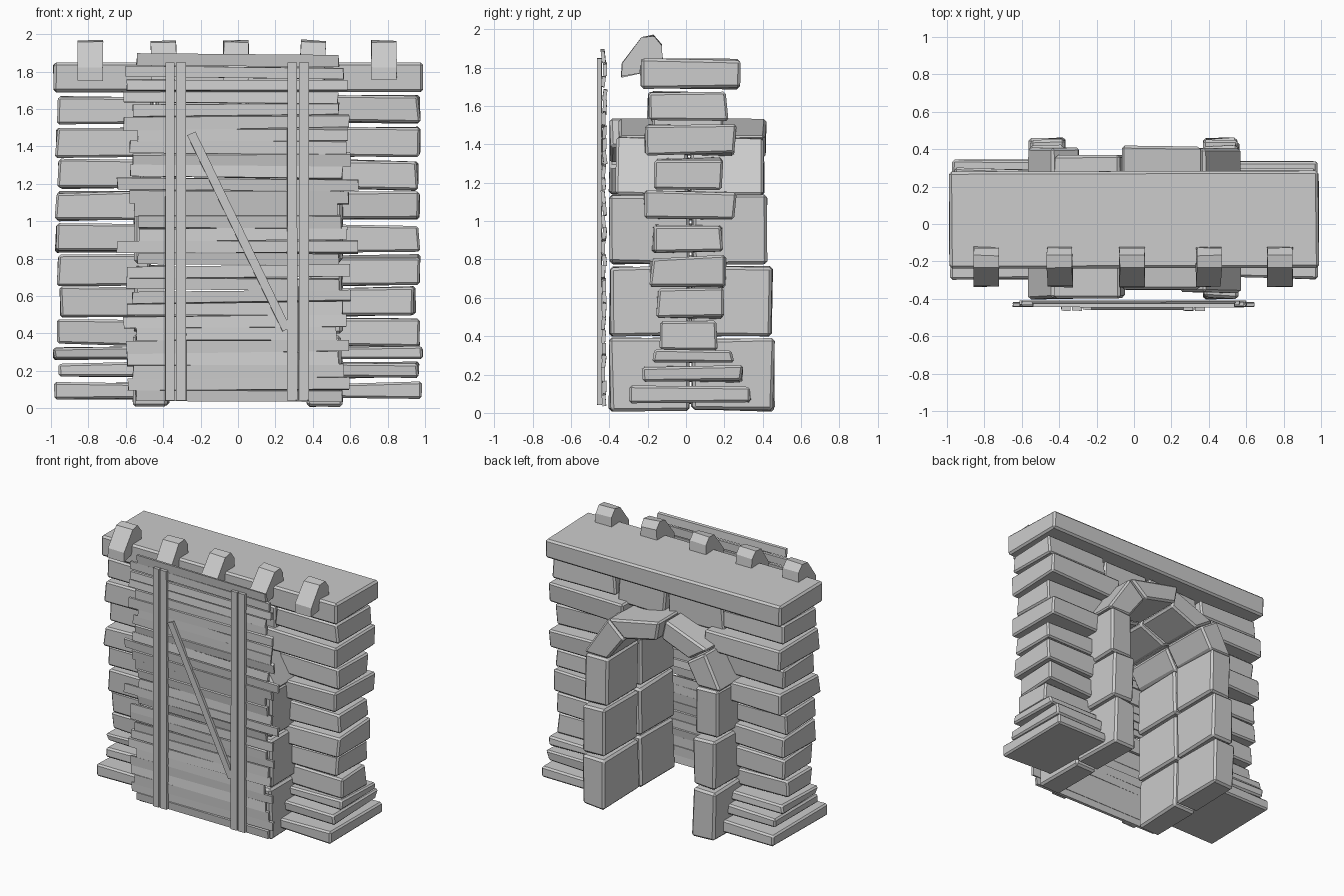
import bpy, bmesh, math, random
from mathutils import Vector, Matrix

if "Cube" in bpy.data.objects:
    bpy.data.objects.remove(bpy.data.objects["Cube"])

rng = random.Random(7)


def finish(name, bm, bevel):
    bmesh.ops.recalc_face_normals(bm, faces=bm.faces)
    if bevel:
        bmesh.ops.bevel(bm, geom=bm.edges[:], offset=bevel, segments=1,
                        affect='EDGES', clamp_overlap=True)
    mesh = bpy.data.meshes.new(name)
    bm.to_mesh(mesh)
    bm.free()
    ob = bpy.data.objects.new(name, mesh)
    bpy.context.collection.objects.link(ob)
    return ob


def prism(name, pts, depth_axis, a, b, jit=0.0, bevel=0.012):
    """Extrude a 2D profile between a and b along x ('X') or y ('Y');
    corners are pulled randomly inwards to look hand cut."""
    def place(p, d):
        return Vector((d, p[0], p[1])) if depth_axis == 'X' else Vector((p[0], d, p[1]))
    co = [place(p, a) for p in pts] + [place(p, b) for p in pts]
    mid = sum(co, Vector()) / len(co)
    bm = bmesh.new()
    vs = []
    for c in co:
        d = mid - c
        step = [math.copysign(min(rng.uniform(0, jit), abs(v) * 0.3), v) for v in d]
        vs.append(bm.verts.new(c + Vector(step)))
    n = len(pts)
    bm.faces.new(vs[:n])
    bm.faces.new(vs[n:])
    for i in range(n):
        j = (i + 1) % n
        bm.faces.new((vs[i], vs[j], vs[n + j], vs[n + i]))
    return finish(name, bm, bevel)


def stone(name, x, y, z, jit=0.022, bevel=0.012):
    x0, x1 = sorted(x)
    return prism(name, [(x0, z[0]), (x1, z[0]), (x1, z[1]), (x0, z[1])],
                 'Y', y[0], y[1], jit, bevel)


# Coping slab
stone("coping_slab", (-0.99, 0.99), (-0.24, 0.29), (1.685, 1.85), 0.012, 0.014)

# Side pillars: z range, y range, outer x, inner x
rows = [
    (0.04, 0.145, -0.30, 0.355, 0.985, 0.48),
    (0.155, 0.25, -0.23, 0.305, 0.975, 0.48),
    (0.25, 0.335, -0.18, 0.255, 0.995, 0.48),
    (0.325, 0.485, -0.14, 0.17, 0.975, 0.46),
    (0.485, 0.655, -0.165, 0.20, 0.955, 0.46),
    (0.65, 0.825, -0.195, 0.215, 0.98, 0.46),
    (0.825, 0.99, -0.18, 0.195, 0.98, 0.46),
    (0.995, 1.165, -0.23, 0.265, 0.985, 0.46),
    (1.16, 1.335, -0.17, 0.20, 0.97, 0.44),
    (1.335, 1.51, -0.225, 0.27, 0.985, 0.33),
    (1.515, 1.675, -0.21, 0.225, 0.98, 0.44),
]
for s, side in ((-1, "left"), (1, "right")):
    for i, (z0, z1, y0, y1, xo, xi) in enumerate(rows):
        stone(f"{side}_pillar_stone_{i}", (s * xo, s * xi), (y0, y1), (z0, z1))

# Stones between the arch and the coping
for i, (x0, x1) in enumerate(((-0.45, 0.03), (0.03, 0.45))):
    stone(f"spandrel_stone_{i}", (x0, x1), (-0.19, 0.20), (1.46, 1.68))

# Jambs: two stones deep, three high
jambs = [(0.005, 0.395, 0.465), (0.395, 0.77, 0.455), (0.77, 1.145, 0.425)]
for s, side in ((-1, "left"), (1, "right")):
    for i, (z0, z1, yb) in enumerate(jambs):
        for part, y in (("front", (-0.405, 0.02)), ("back", (0.025, yb))):
            stone(f"{side}_jamb_{part}_{i}", (s * 0.365, s * 0.565), y, (z0, z1), 0.015, 0.015)

# Arch: four straight stones in a front and a back ring
breaks = [0, 50, 97, 140, 180]


def on_arch(deg, rx, rz):
    a = math.radians(deg)
    return (rx * math.cos(a), 1.135 + rz * math.sin(a))


for i in range(4):
    a, b = breaks[i], breaks[i + 1]
    prof = [on_arch(a, 0.58, 0.41), on_arch(b, 0.58, 0.41),
            on_arch(b, 0.37, 0.25), on_arch(a, 0.37, 0.25)]
    yf = (-0.37, -0.36, -0.40, -0.405)[i]
    yb = (0.41, 0.42, 0.37, 0.41)[i]
    prism(f"arch_front_stone_{i}", prof, 'Y', yf, 0.015, 0.01, 0.014)
    prism(f"arch_back_stone_{i}", prof, 'Y', 0.02, yb, 0.01, 0.014)

# Hooked blocks along the front edge of the coping
hook = [(-0.34, 1.75), (-0.335, 1.82), (-0.235, 1.96), (-0.165, 1.97),
        (-0.125, 1.92), (-0.12, 1.84), (-0.235, 1.84), (-0.245, 1.77)]
for i, x in enumerate((-0.79, -0.395, -0.01, 0.40, 0.78)):
    ob = prism(f"coping_block_{i}", hook, 'X', x - 0.07, x + 0.07, 0.006, 0.0)
    if 0 < i < 4:  # middle blocks lean slightly
        ob.data.transform(Matrix.Translation((x, -0.2, 1.85))
                          @ Matrix.Rotation(rng.uniform(-0.06, 0.06), 4, 'Y')
                          @ Matrix.Translation((-x, 0.2, -1.85)))


def board(name, size, loc, rot):
    bm = bmesh.new()
    bmesh.ops.create_cube(bm, size=1)
    bmesh.ops.scale(bm, vec=size, verts=bm.verts)
    for v in bm.verts:  # uneven sawn ends
        v.co.z *= rng.uniform(0.8, 1.15)
        v.co.x *= rng.uniform(0.985, 1.0)
    ob = finish(name, bm, 0)
    ob.location, ob.rotation_euler = loc, rot
    return ob


# Rough horizontal door planks
count = 28
for i in range(count):
    z = 0.065 + i * (1.86 - 0.065) / (count - 1)
    left, right = rng.uniform(0.53, 0.62), rng.uniform(0.53, 0.61)
    if i in (12, 17):
        left, right = 0.65, 0.65
    if i == count - 1:
        left = right = 0.545
    board(f"door_plank_{i}", (left + right, 0.02, rng.uniform(0.058, 0.07)),
          ((right - left) / 2, -0.427 + rng.uniform(-0.005, 0.005), z),
          (rng.uniform(-0.15, 0.15), rng.uniform(-0.013, 0.013), 0))

# Paired uprights and the diagonal brace
for i, (x, w) in enumerate(((-0.364, 0.052), (-0.305, 0.058), (0.29, 0.056), (0.352, 0.056))):
    stone(f"door_upright_{i}", (x - w / 2, x + w / 2), (-0.465, -0.438), (0.04, 1.85), 0.003, 0.0)
dx, dz = 0.51, -1.05
brace = stone("door_brace", (-0.025, 0.025), (-0.46, -0.436),
              (-math.hypot(dx, dz) / 2, math.hypot(dx, dz) / 2), 0.003, 0.0)
brace.rotation_euler = (0, math.atan2(dx, dz) - math.pi, 0)
brace.location = (0.005, 0, 0.945)
